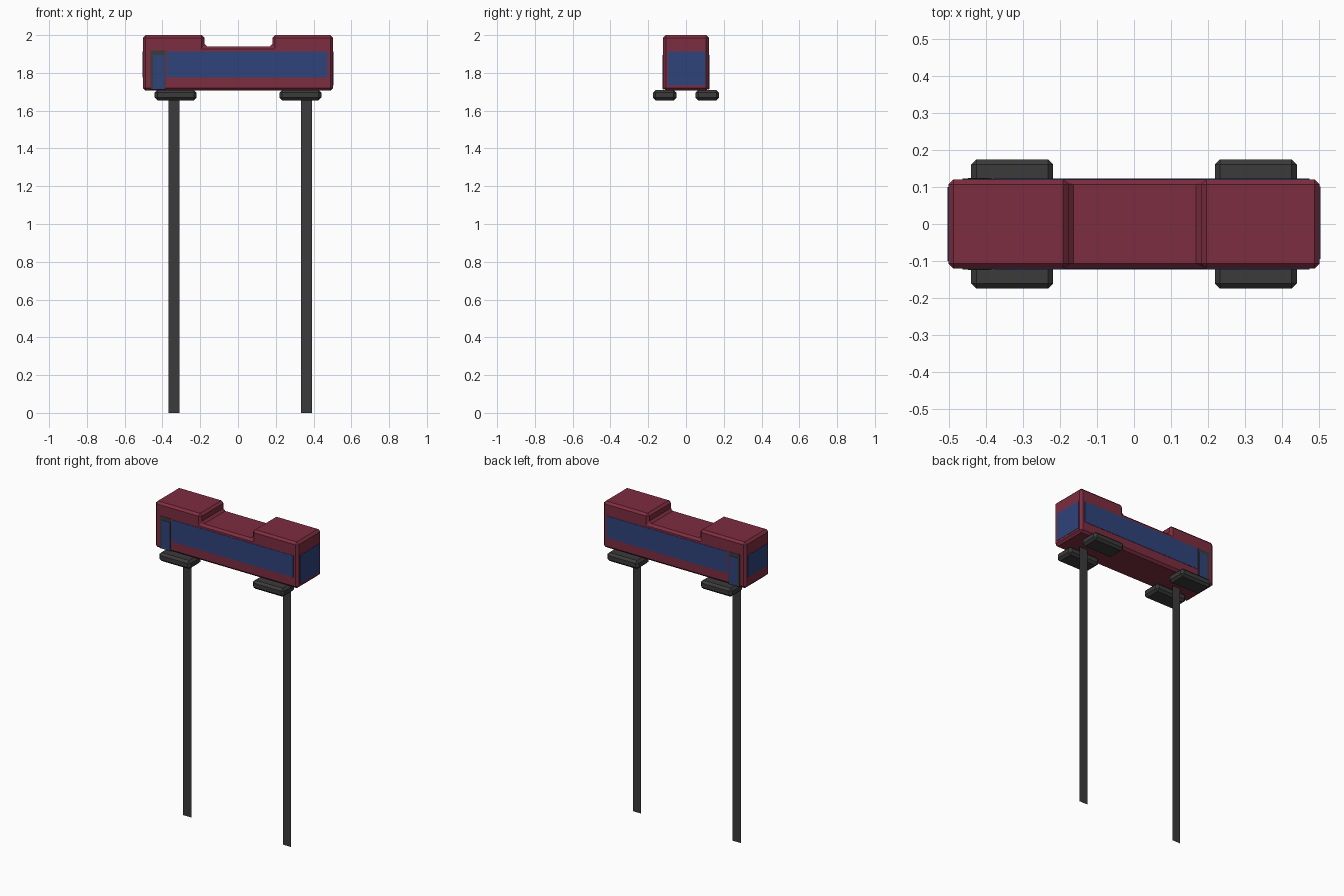
import bpy, bmesh

if "Cube" in bpy.data.objects:
    bpy.data.objects.remove(bpy.data.objects["Cube"])


def material(name, rgb):
    m = bpy.data.materials.new(name)
    m.diffuse_color = (*rgb, 1)
    m.use_nodes = True
    m.node_tree.nodes["Principled BSDF"].inputs["Base Color"].default_value = m.diffuse_color
    return m


RED = material("maroon paint", (0.205, 0.026, 0.051))
BLUE = material("blue glass", (0.029, 0.056, 0.195))
DARK = material("dark grey", (0.043, 0.043, 0.043))


def finish(bm, name, mat, bevel=0):
    bmesh.ops.recalc_face_normals(bm, faces=bm.faces)
    me = bpy.data.meshes.new(name)
    bm.to_mesh(me)
    bm.free()
    me.materials.append(mat)
    ob = bpy.data.objects.new(name, me)
    bpy.context.collection.objects.link(ob)
    if bevel:
        mod = ob.modifiers.new("chamfer", "BEVEL")
        mod.width = bevel
        mod.segments = 1
        mod.limit_method = "ANGLE"
    return ob


def box(name, x, y, z, mat, bevel=0):
    bm = bmesh.new()
    bmesh.ops.create_cube(bm, size=1)
    for v in bm.verts:
        for i, (a, b) in enumerate((x, y, z)):
            v.co[i] = b if v.co[i] > 0 else a
    return finish(bm, name, mat, bevel)


# Body: notched side profile pushed through the width
HX, HY = 0.503, 0.121
profile = [(-HX, 1.706), (HX, 1.706), (HX, 2.0), (0.182, 2.0),
           (0.182, 1.94), (-0.178, 1.94), (-0.178, 2.0), (-HX, 2.0)]
bm = bmesh.new()
face = bm.faces.new([bm.verts.new((x, -HY, z)) for x, z in profile])
ext = bmesh.ops.extrude_face_region(bm, geom=[face])
for v in ext["geom"]:
    if isinstance(v, bmesh.types.BMVert):
        v.co.y = HY
finish(bm, "body", RED, 0.014)

# Side windows and doors, same on both sides
for side, s in (("front", -1), ("back", 1)):
    def depth(t):
        return sorted((s * (HY - 0.004), s * (HY + t)))
    box(side + "_window_band", (-0.378, 0.475), depth(0.002), (1.776, 1.914), BLUE)
    box(side + "_door_frame", (-0.464, -0.384), depth(0.002), (1.712, 1.918), DARK)
    box(side + "_door_glass", (-0.45, -0.39), depth(0.004), (1.716, 1.894), BLUE)

# End windows: tall windscreen on the right, short one on the left
box("windscreen", (HX - 0.004, HX + 0.002), (-0.095, 0.102), (1.733, 1.914), BLUE)
box("rear_window", (-HX - 0.002, -HX + 0.004), (-0.1, 0.1), (1.776, 1.914), BLUE)

# Four chamfered pads under the corners
for xn, x in (("left", -0.33), ("right", 0.33)):
    for yn, y in (("front", -0.113), ("back", 0.113)):
        box(f"{yn}_{xn}_pad", (x - 0.111, x + 0.111), (y - 0.062, y + 0.062),
            (1.655, 1.709), DARK, 0.014)

# Two flat, paper-thin poles
for name, x in (("left_pole", -0.34), ("right_pole", 0.362)):
    bm = bmesh.new()
    bm.faces.new([bm.verts.new((x + dx, -0.025, z)) for dx, z in
                  ((-0.029, 0), (0.029, 0), (0.029, 1.71), (-0.029, 1.71))])
    finish(bm, name, DARK)
